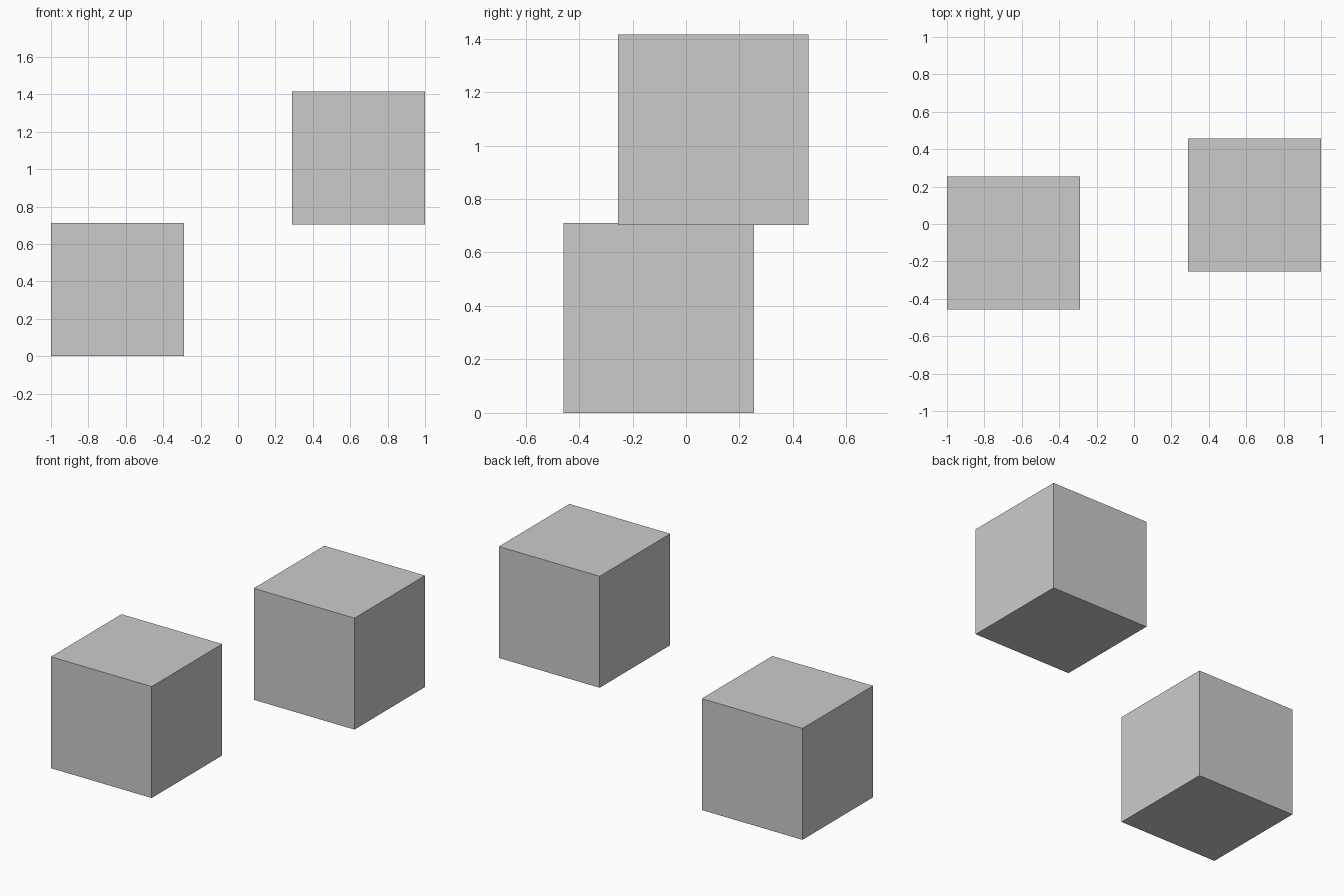
import bpy

if "Cube" in bpy.data.objects:
    bpy.data.objects.remove(bpy.data.objects["Cube"])

SIZE = 0.711


def add_cube(name, centre):
    bpy.ops.mesh.primitive_cube_add(size=SIZE, location=centre)
    bpy.context.object.name = name


# Two equal cubes, offset diagonally: low left front and high right back
add_cube("lower_left_cube", (-0.6445, -0.102, SIZE / 2))
add_cube("upper_right_cube", (0.6445, 0.102, 1.4145 - SIZE / 2))
